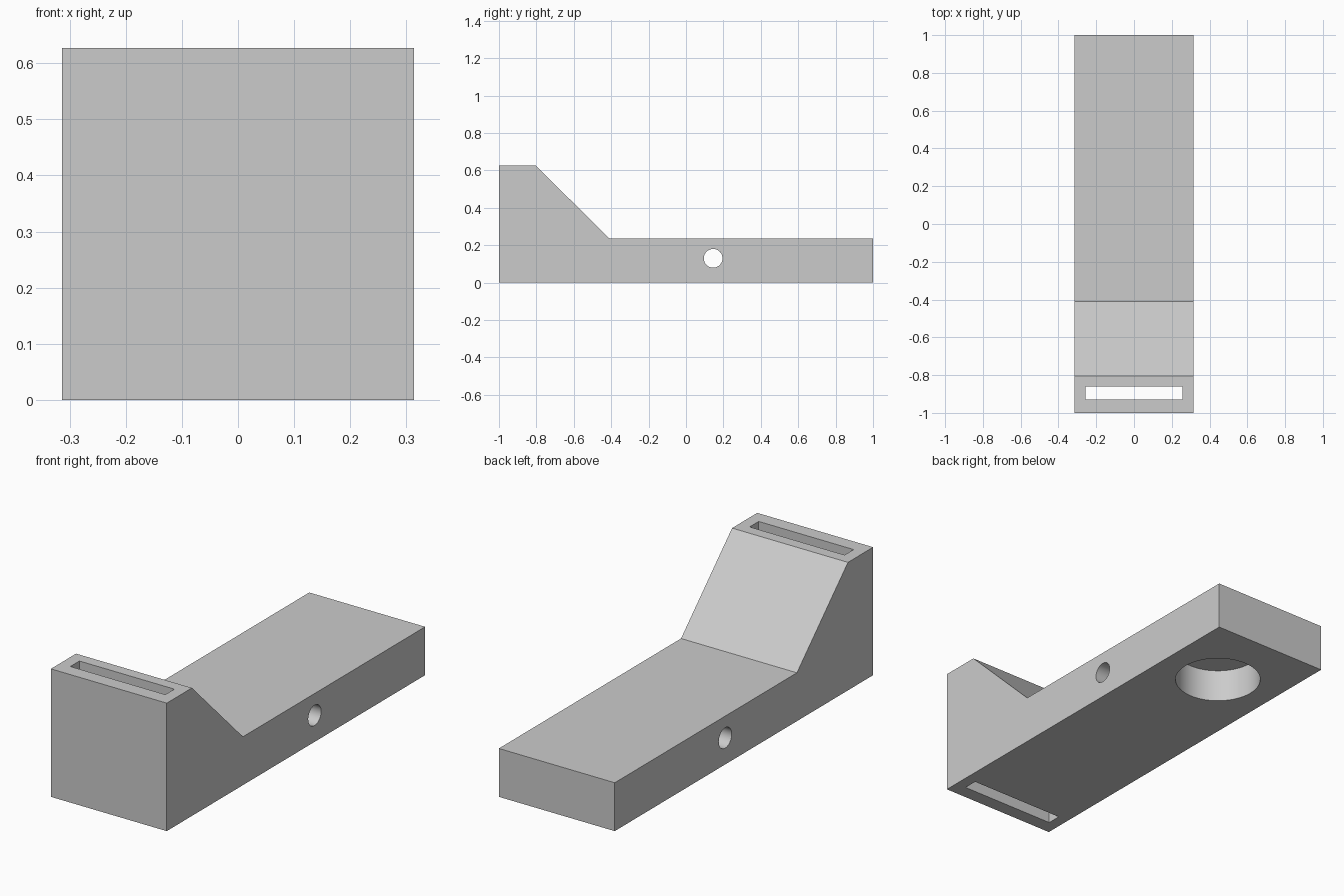
import bpy
import math

cube = bpy.data.objects.get("Cube")
if cube:
    bpy.data.objects.remove(cube, do_unlink=True)

HALF_WIDTH = 0.314

grey = bpy.data.materials.new("plain grey")
grey.use_nodes = True
colour = (0.6, 0.6, 0.6, 1)
grey.diffuse_color = colour
grey.node_tree.nodes["Principled BSDF"].inputs["Base Color"].default_value = colour

# Body: side profile (y, z) extruded across the width
profile = [(-1, 0), (1, 0), (1, 0.237), (-0.41, 0.237), (-0.805, 0.627), (-1, 0.627)]
n = len(profile)
verts = [(x, y, z) for x in (-HALF_WIDTH, HALF_WIDTH) for y, z in profile]
faces = [tuple(reversed(range(n))), tuple(range(n, 2 * n))]
faces += [(i, (i + 1) % n, n + (i + 1) % n, n + i) for i in range(n)]
mesh = bpy.data.meshes.new("body")
mesh.from_pydata(verts, [], faces)
mesh.materials.append(grey)
body = bpy.data.objects.new("body", mesh)
bpy.context.collection.objects.link(body)


def cut(cutter, name):
    """Subtract the cutter from the body, then hide it."""
    cutter.name = name
    cutter.data.materials.append(grey)
    mod = body.modifiers.new(name, "BOOLEAN")
    mod.operation = "DIFFERENCE"
    mod.solver = "EXACT"
    mod.object = cutter
    bpy.context.view_layer.objects.active = body
    bpy.ops.object.modifier_apply(modifier=name)
    bpy.data.objects.remove(cutter, do_unlink=True)


# Strap slot running down through the tall end
bpy.ops.mesh.primitive_cube_add(size=1, location=(0, -0.895, 0.3))
slot = bpy.context.object
slot.scale = (0.515, 0.07, 1)
cut(slot, "slot_cutter")

# Cross hole through both sides
bpy.ops.mesh.primitive_cylinder_add(vertices=48, radius=0.05, depth=1,
                                    location=(0, 0.145, 0.13),
                                    rotation=(0, math.pi / 2, 0))
cut(bpy.context.object, "cross_hole_cutter")

# Blind round pocket in the underside
POCKET_DEPTH = 0.163
bpy.ops.mesh.primitive_cylinder_add(vertices=96, radius=0.2, depth=2 * POCKET_DEPTH,
                                    location=(0, 0.616, 0))
cut(bpy.context.object, "pocket_cutter")

# Smooth the round walls, keep the edges sharp
bpy.ops.object.select_all(action="DESELECT")
body.select_set(True)
bpy.context.view_layer.objects.active = body
bpy.ops.object.shade_smooth_by_angle(angle=math.radians(30))
